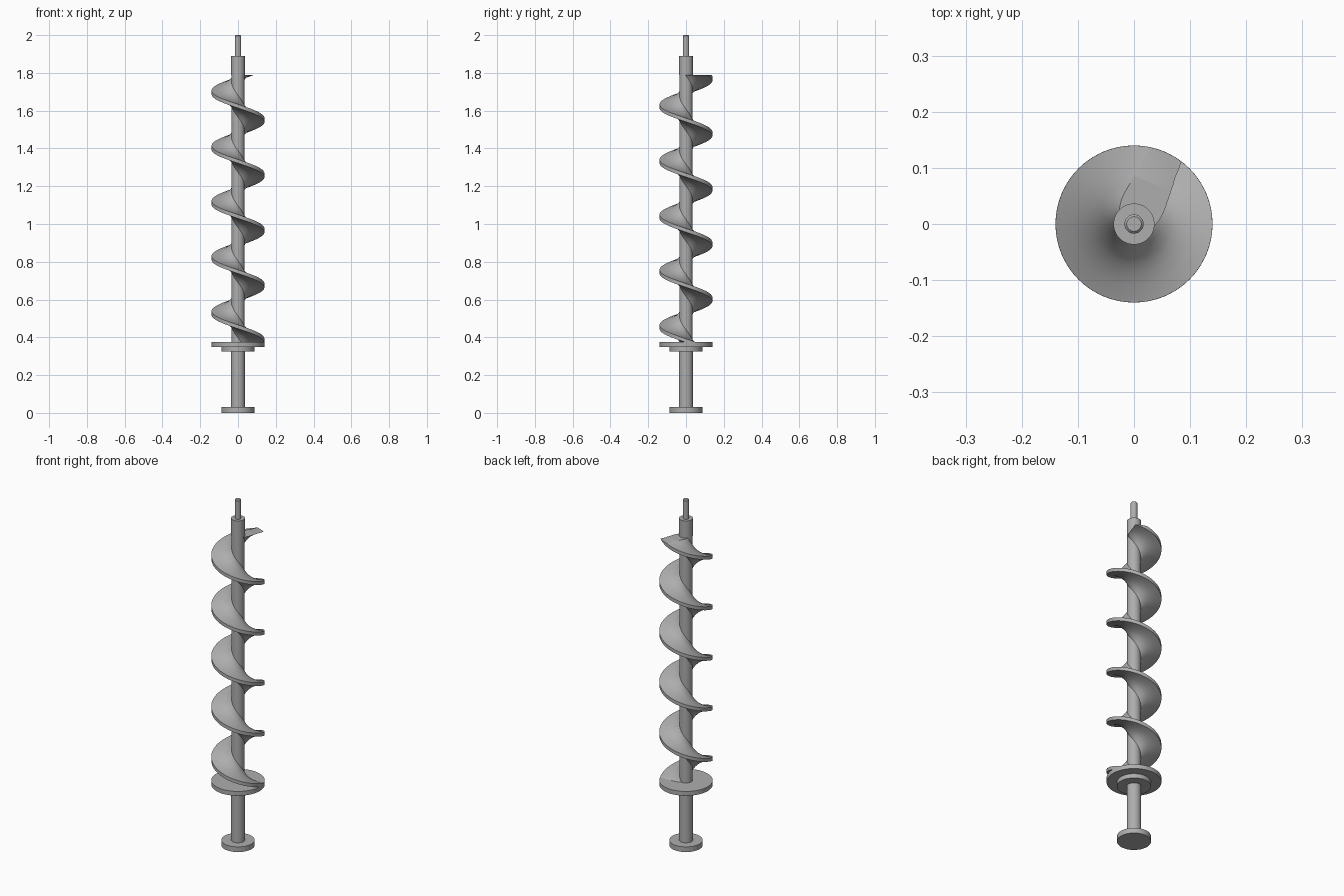
import bpy, bmesh, math
from mathutils import Vector

cube = bpy.data.objects.get("Cube")
if cube:
    bpy.data.objects.remove(cube, do_unlink=True)

steel = bpy.data.materials.new("grey steel")
steel.use_nodes = True
GREY = (0.42, 0.42, 0.42, 1)
steel.diffuse_color = GREY
steel.node_tree.nodes["Principled BSDF"].inputs["Base Color"].default_value = GREY


def finish(name, bm):
    bmesh.ops.recalc_face_normals(bm, faces=bm.faces)
    mesh = bpy.data.meshes.new(name)
    bm.to_mesh(mesh)
    bm.free()
    mesh.materials.append(steel)
    obj = bpy.data.objects.new(name, mesh)
    bpy.context.collection.objects.link(obj)
    bpy.ops.object.select_all(action='DESELECT')
    obj.select_set(True)
    bpy.context.view_layer.objects.active = obj
    bpy.ops.object.shade_smooth_by_angle(angle=math.radians(30))
    return obj


def cylinder(name, radius, bottom, top, chamfer=0.0):
    bm = bmesh.new()
    bmesh.ops.create_cone(bm, cap_ends=True, segments=64, radius1=radius,
                          radius2=radius, depth=top - bottom)
    bmesh.ops.translate(bm, verts=bm.verts, vec=(0, 0, (top + bottom) / 2))
    if chamfer:
        rim = [e for e in bm.edges if all(v.co.z > top - 0.001 for v in e.verts)]
        bmesh.ops.bevel(bm, geom=rim, offset=chamfer, segments=1, affect='EDGES')
    return finish(name, bm)


# Shaft, flanges and drive pin
cylinder("foot_flange", 0.087, 0, 0.03)
cylinder("lower_shaft", 0.037, 0.03, 0.325)
cylinder("flange_step", 0.087, 0.325, 0.35)
cylinder("main_flange", 0.14, 0.35, 0.375)
cylinder("upper_shaft", 0.035, 0.375, 1.79)
cylinder("top_collar", 0.0365, 1.79, 1.89)
cylinder("drive_pin", 0.017, 1.89, 2.0, chamfer=0.004)

# Screw blade: a section with flared root swept along a helix
PITCH, TOP, BOTTOM = 0.292, 1.79, 0.36
TOP_ANGLE = math.radians(65)
STEPS = 72
half = [(0.03, 0.064), (0.037, 0.056), (0.044, 0.047), (0.052, 0.039),
        (0.062, 0.031), (0.072, 0.025), (0.088, 0.019), (0.11, 0.0135), (0.1398, 0.010)]
section = half + [(r, -h) for r, h in reversed(half)]

bm = bmesh.new()
rings = []
for i in range(-STEPS // 2, int(STEPS * 5.4)):
    angle = TOP_ANGLE + math.tau * i / STEPS
    z = TOP - PITCH * i / STEPS
    rings.append([bm.verts.new((r * math.cos(angle), r * math.sin(angle), z + h))
                  for r, h in section])
n = len(section)
for a, b in zip(rings, rings[1:]):
    for k in range(n):
        m = (k + 1) % n
        bm.faces.new((a[k], a[m], b[m], b[k]))

# Trim both ends level and close them
for level, up in ((TOP, 1), (BOTTOM, -1)):
    cut = bmesh.ops.bisect_plane(bm, geom=bm.verts[:] + bm.edges[:] + bm.faces[:],
                                 plane_co=Vector((0, 0, level)),
                                 plane_no=Vector((0, 0, up)), clear_outer=True)
    edges = [e for e in cut["geom_cut"] if isinstance(e, bmesh.types.BMEdge)]
    bmesh.ops.triangle_fill(bm, edges=edges, use_beauty=True)
finish("screw_blade", bm)
